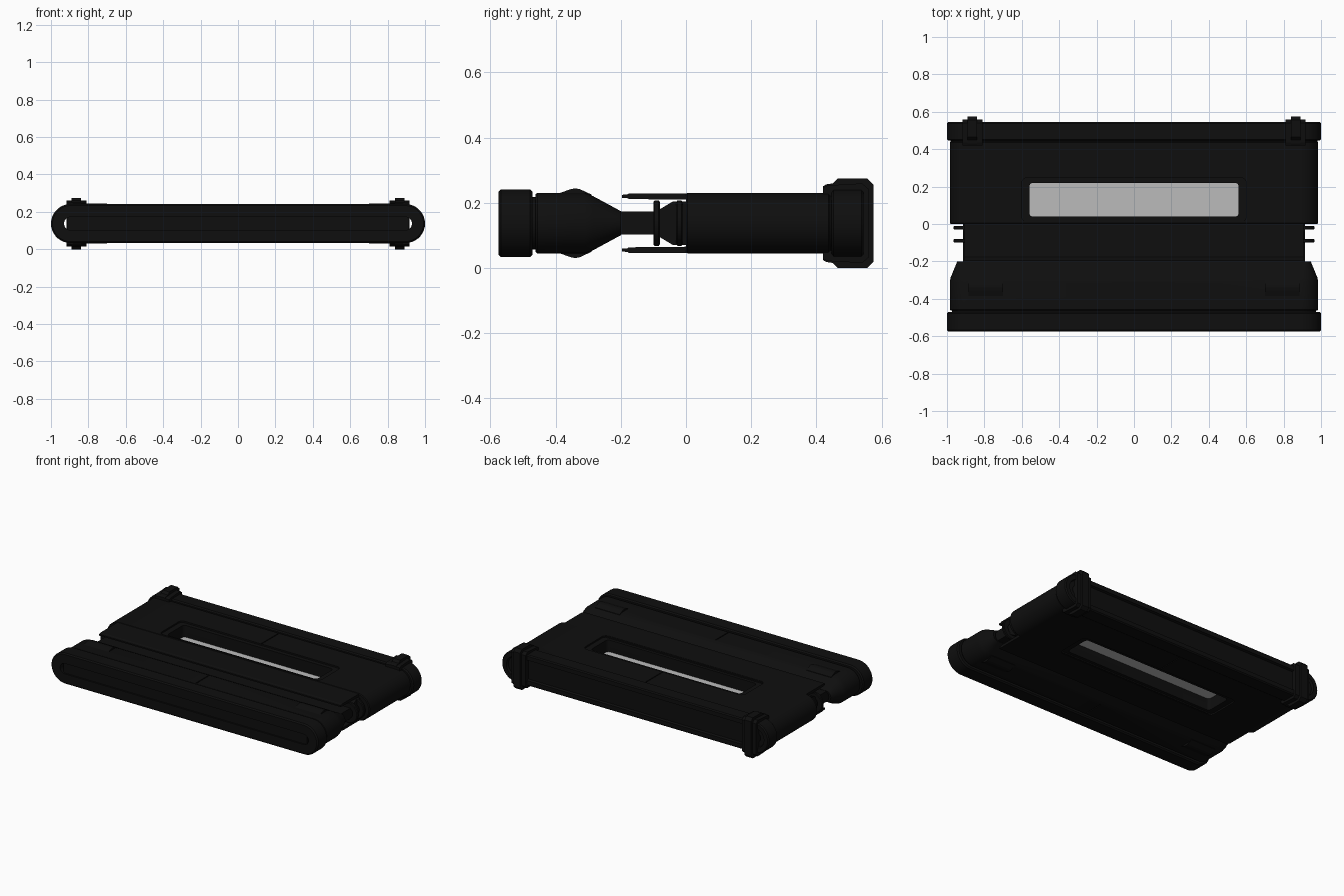
import bpy, bmesh, math

if "Cube" in bpy.data.objects:
    bpy.data.objects.remove(bpy.data.objects["Cube"])

ZC = 0.1375          # height of the mid plane
HOLE = (0.93, 0.035)  # half width and half height of the inner tunnel


def material(name, v):
    m = bpy.data.materials.new(name)
    m.diffuse_color = (v, v, v, 1)
    m.use_nodes = True
    m.node_tree.nodes["Principled BSDF"].inputs["Base Color"].default_value = m.diffuse_color
    return m


BLACK = material("matte black", 0.0045)
GREY = material("light grey", 0.5)


def finish(name, bm, mat=BLACK):
    bmesh.ops.recalc_face_normals(bm, faces=bm.faces)
    me = bpy.data.meshes.new(name)
    bm.to_mesh(me)
    bm.free()
    me.materials.append(mat)
    ob = bpy.data.objects.new(name, me)
    bpy.context.collection.objects.link(ob)
    return ob


def activate(ob):
    bpy.ops.object.select_all(action='DESELECT')
    ob.select_set(True)
    bpy.context.view_layer.objects.active = ob


def smooth(ob):
    activate(ob)
    bpy.ops.object.shade_smooth_by_angle(angle=math.radians(30))


def loft(bm, rings, closed=False, caps=False):
    rows = [[bm.verts.new(p) for p in r] for r in rings]
    n = len(rows[0])
    for k in range(len(rows) if closed else len(rows) - 1):
        a, b = rows[k], rows[(k + 1) % len(rows)]
        for i in range(n):
            j = (i + 1) % n
            bm.faces.new((a[i], a[j], b[j], b[i]))
    if caps:
        bm.faces.new(rows[0])
        bm.faces.new(rows[-1])


def stadium(y, hw, hh, n=18):
    pts = []
    for side in (1, -1):
        for i in range(n + 1):
            t = -math.pi / 2 + math.pi * i / n
            pts.append((side * (hw - hh + hh * math.cos(t)), y,
                        ZC + side * hh * math.sin(t)))
    return pts


def tube(name, profile):
    """Stadium sleeve along y with the inner tunnel left open."""
    bm = bmesh.new()
    rings = [stadium(*p) for p in profile]
    rings += [stadium(profile[-1][0], *HOLE), stadium(profile[0][0], *HOLE)]
    loft(bm, rings, closed=True)
    return finish(name, bm)


def extrude_x(name, yz, x0, x1):
    """Side outline (y, height above mid plane) pulled along x."""
    bm = bmesh.new()
    loft(bm, [[(x, y, ZC + z) for y, z in yz] for x in (x0, x1)], caps=True)
    return finish(name, bm)


def rounded_plate(name, hw, hd, r, z0, z1, mat=BLACK, cy=0.13):
    pts = []
    for q, (sx, sy) in enumerate(((1, 1), (-1, 1), (-1, -1), (1, -1))):
        for i in range(6):
            t = math.pi / 2 * (q + i / 5)
            pts.append((sx * (hw - r) + r * math.cos(t),
                        cy + sy * (hd - r) + r * math.sin(t)))
    bm = bmesh.new()
    loft(bm, [[(x, y, ZC + z) for x, y in pts] for z in (z0, z1)], caps=True)
    return finish(name, bm, mat)


def box(name, x, y0, y1, z0, z1):
    return extrude_x(name, [(y0, z0), (y1, z0), (y1, z1), (y0, z1)], -x, x)


def cut(ob, cutters):
    activate(ob)
    for c in cutters:
        c.hide_render = True
        m = ob.modifiers.new("cut", 'BOOLEAN')
        m.operation, m.solver, m.object = 'DIFFERENCE', 'EXACT', c
        bpy.ops.object.modifier_apply(modifier=m.name)


# Front sleeve with its rim and the taper towards the neck
front = tube("front_sleeve", [
    (-0.575, 0.992, 0.096), (-0.567, 1.0, 0.104), (-0.478, 1.0, 0.104),
    (-0.47, 0.992, 0.096), (-0.47, 0.972, 0.08), (-0.462, 0.972, 0.08),
    (-0.462, 0.98, 0.088), (-0.456, 0.985, 0.093), (-0.31, 0.985, 0.093),
    (-0.285, 0.98, 0.083), (-0.2, 0.945, 0.037)])

# Rear body with its end cap and a lipped back face
rear = tube("rear_body", [
    (0.0, 0.98, 0.088), (0.005, 0.985, 0.093), (0.437, 0.985, 0.093),
    (0.442, 0.98, 0.088), (0.446, 0.98, 0.088), (0.446, 0.992, 0.096),
    (0.453, 1.0, 0.104), (0.538, 1.0, 0.104), (0.545, 0.993, 0.097),
    (0.545, 0.965, 0.069), (0.53, 0.96, 0.064)])

# Flat core running through everything
core = box("core", 0.913, -0.565, 0.53, -0.0354, 0.0354)

# Collar where the neck enters the rear body
collar = extrude_x("neck_collar", [
    (-0.085, -0.04), (-0.04, -0.067), (0.02, -0.067),
    (0.02, 0.067), (-0.04, 0.067), (-0.085, 0.04)], -0.913, 0.913)

# Thin flange rings round the neck
for label, y in (("front", -0.09), ("rear", -0.02)):
    smooth(tube(label + "_neck_flange", [
        (y - 0.01, 0.96, 0.065), (y - 0.006, 0.965, 0.07),
        (y + 0.006, 0.965, 0.07), (y + 0.01, 0.96, 0.065)]))

# Cover plates reaching forward over the neck, top and bottom
for label, s in (("top", 1), ("bottom", -1)):
    extrude_x(label + "_neck_cover", [
        (0.02, s * 0.072), (-0.175, s * 0.074), (-0.18, s * 0.077),
        (-0.197, s * 0.078), (-0.197, s * 0.087), (-0.18, s * 0.088),
        (-0.175, s * 0.091), (0.02, s * 0.091)], -0.905, 0.905)

# Window opening, its shallow surround and the centre seams
tunnel = rounded_plate("window_cutter", 0.56, 0.09, 0.02, -0.2, 0.2)
surrounds = [rounded_plate("surround_cutter", 0.6, 0.118, 0.03, a, b)
             for a, b in ((0.083, 0.15), (-0.15, -0.083))]
seams = [box("seam_cutter", 0.003, y0, y1, a, b)
         for y0, y1 in ((-0.45, -0.315), (0.01, 0.43))
         for a, b in ((0.088, 0.15), (-0.15, -0.088))]
cut(rear, surrounds + seams[2:] + [tunnel])
cut(front, seams[:2])
cut(core, [tunnel])
for c in [tunnel] + surrounds + seams:
    bpy.data.objects.remove(c, do_unlink=True)
for ob in (front, rear):
    smooth(ob)

# Light panel inside the window
rounded_plate("window_panel", 0.575, 0.1, 0.02, -0.004, 0.004, GREY)

# Grip pads and end clamps, mirrored left and right
clamp = [(0.42, 0.113), (0.43, 0.119), (0.45, 0.122), (0.465, 0.1375),
         (0.555, 0.1375), (0.575, 0.118)]
clamp_band = clamp + [(y, -z) for y, z in reversed(clamp)]
shoe = [(0.42, 0.11), (0.435, 0.116), (0.54, 0.122), (0.56, 0.105)]
clamp_shoe = shoe + [(y, -z) for y, z in reversed(shoe)]
pad = [(-0.385, 0.08), (-0.385, 0.093), (-0.355, 0.104), (-0.34, 0.107),
       (-0.325, 0.104), (-0.29, 0.088), (-0.29, 0.075)]
for label, s in (("left", -1), ("right", 1)):
    extrude_x(label + "_clamp_band", clamp_band, s * 0.84, s * 0.89)
    extrude_x(label + "_clamp_shoe", clamp_shoe, s * 0.81, s * 0.917)
    for where, k in (("top", 1), ("bottom", -1)):
        extrude_x(f"{label}_{where}_grip_pad", [(y, k * z) for y, z in pad],
                  s * 0.7, s * 0.885)
